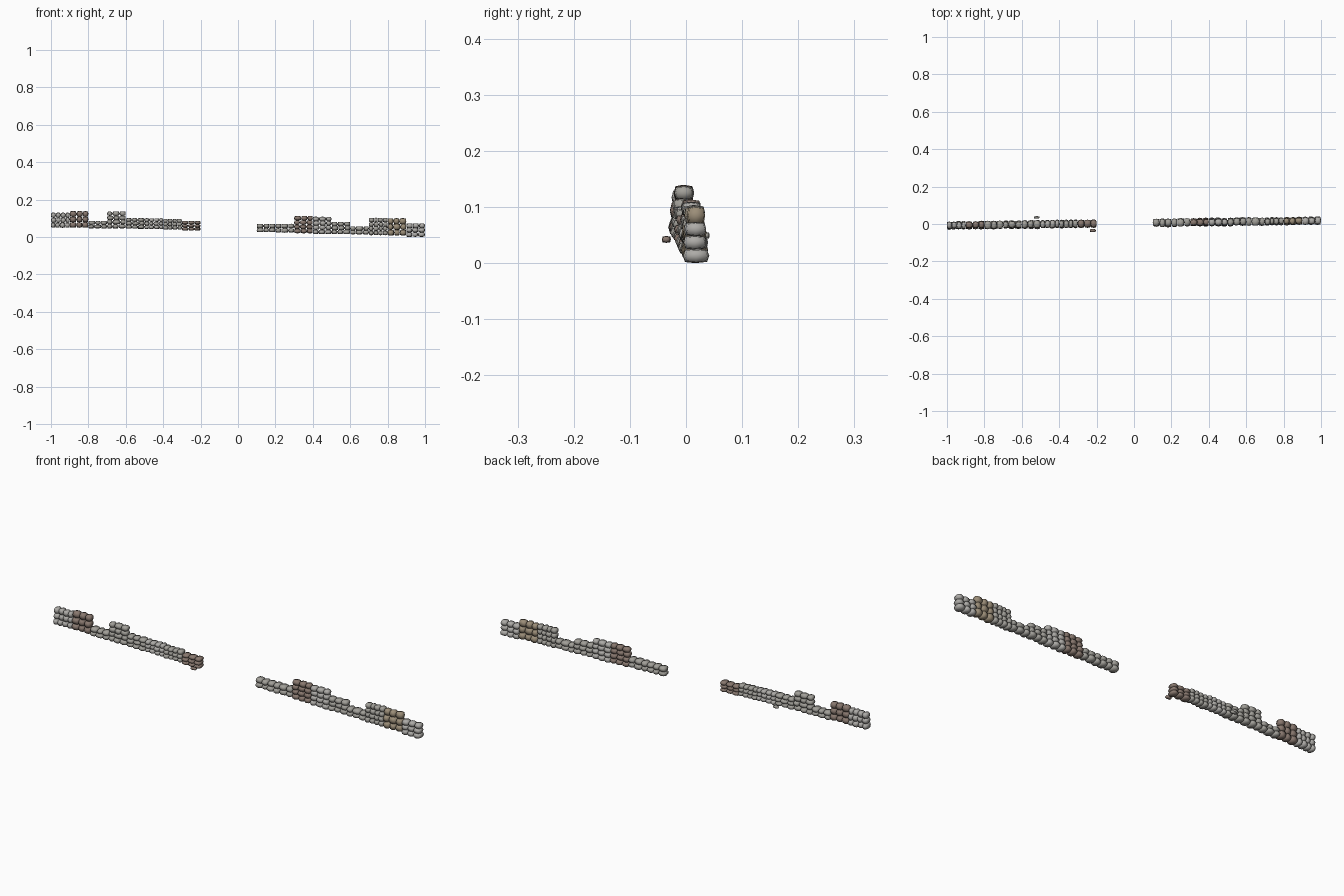
import bpy, bmesh, random
from itertools import product

if "Cube" in bpy.data.objects:
    bpy.data.objects.remove(bpy.data.objects["Cube"])

random.seed(7)


def material(name, rgb):
    m = bpy.data.materials.new(name)
    m.diffuse_color = (*rgb, 1)
    m.use_nodes = True
    m.node_tree.nodes["Principled BSDF"].inputs["Base Color"].default_value = m.diffuse_color
    return m


MATS = {
    "grey": material("grey_stone", (0.36, 0.35, 0.32)),
    "pale": material("pale_stone", (0.42, 0.41, 0.39)),
    "brown": material("brown_stone", (0.25, 0.19, 0.16)),
    "tan": material("tan_stone", (0.33, 0.27, 0.19)),
}
PULL = {1: 1.0, 2: 0.85, 3: 0.73}  # face centres, edge middles, corners


def add_stone(bm, centre, half):
    """Rounded block: cube with 2 x 2 quads per side, pulled-in corners, slight jitter."""
    verts = {}
    for p in product((-1, 0, 1), repeat=3):
        k = sum(map(abs, p))
        if k:
            verts[p] = bm.verts.new([centre[i] + half[i] * p[i] * PULL[k]
                                     * random.uniform(0.97, 1.03) for i in range(3)])
    for axis, sign, u, v in product(range(3), (-1, 1), (-1, 0), (-1, 0)):
        loop = []
        for du, dv in ((0, 0), (1, 0), (1, 1), (0, 1)):
            p = [0, 0, 0]
            p[axis], p[(axis + 1) % 3], p[(axis + 2) % 3] = sign, u + du, v + dv
            loop.append(verts[tuple(p)])
        bm.faces.new(loop[::sign]).smooth = True


def finish(bm, name, mat):
    me = bpy.data.meshes.new(name)
    bm.to_mesh(me)
    bm.free()
    me.materials.append(MATS[mat])
    ob = bpy.data.objects.new(name, me)
    bpy.context.collection.objects.link(ob)


# Wall sections, each 0.1 long: left edge, bottom, top, courses, stones per course, colour
SECTIONS = [
    (-1.0, 0.050, 0.130, 3, 4, "pale"), (-0.9, 0.050, 0.138, 3, 3, "brown"),
    (-0.8, 0.046, 0.086, 2, 3, "grey"), (-0.7, 0.046, 0.136, 4, 3, "grey"),
    (-0.6, 0.045, 0.101, 3, 3, "grey"), (-0.5, 0.043, 0.100, 3, 4, "pale"),
    (-0.4, 0.040, 0.096, 3, 4, "grey"), (-0.3, 0.035, 0.085, 3, 3, "brown"),
    (0.1, 0.026, 0.070, 2, 3, "grey"), (0.2, 0.024, 0.070, 2, 3, "grey"),
    (0.3, 0.020, 0.112, 4, 3, "brown"), (0.4, 0.016, 0.108, 4, 3, "pale"),
    (0.5, 0.016, 0.080, 3, 3, "grey"), (0.6, 0.014, 0.056, 2, 3, "grey"),
    (0.7, 0.010, 0.102, 4, 4, "grey"), (0.8, 0.008, 0.100, 3, 3, "tan"),
    (0.9, 0.001, 0.072, 3, 3, "pale"),
]

for i, (x0, z0, z1, rows, n, mat) in enumerate(SECTIONS):
    bm = bmesh.new()
    h = (z1 - z0) / rows
    for r in range(rows):
        # uneven joint positions along each course
        inner = [0.1 * (k + random.uniform(-0.15, 0.15)) / n for k in range(1, n)]
        cuts = [0, *inner, 0.1]
        zc = z0 + (r + 0.5) * h
        # the wall tapers towards its top
        half_y = 0.024 - 0.007 * min(1, (zc - z0) / 0.08)
        for a, b in zip(cuts, cuts[1:]):
            x = x0 + (a + b) / 2
            y = 0.005 + 0.0125 * x + random.uniform(-0.002, 0.002)
            add_stone(bm, (x, y, zc),
                      ((b - a) / 2, half_y * random.uniform(0.93, 1.06),
                       h * 0.53 * random.uniform(0.96, 1.04)))
    finish(bm, f"wall_section_{i + 1}", mat)

# Fallen stones lying beside the wall
FALLEN = [((-0.52, 0.036, 0.049), (0.016, 0.006, 0.006), "grey"),
          ((-0.22, -0.035, 0.042), (0.016, 0.008, 0.006), "brown")]
for i, (centre, half, mat) in enumerate(FALLEN):
    bm = bmesh.new()
    add_stone(bm, centre, half)
    finish(bm, f"fallen_stone_{i + 1}", mat)
